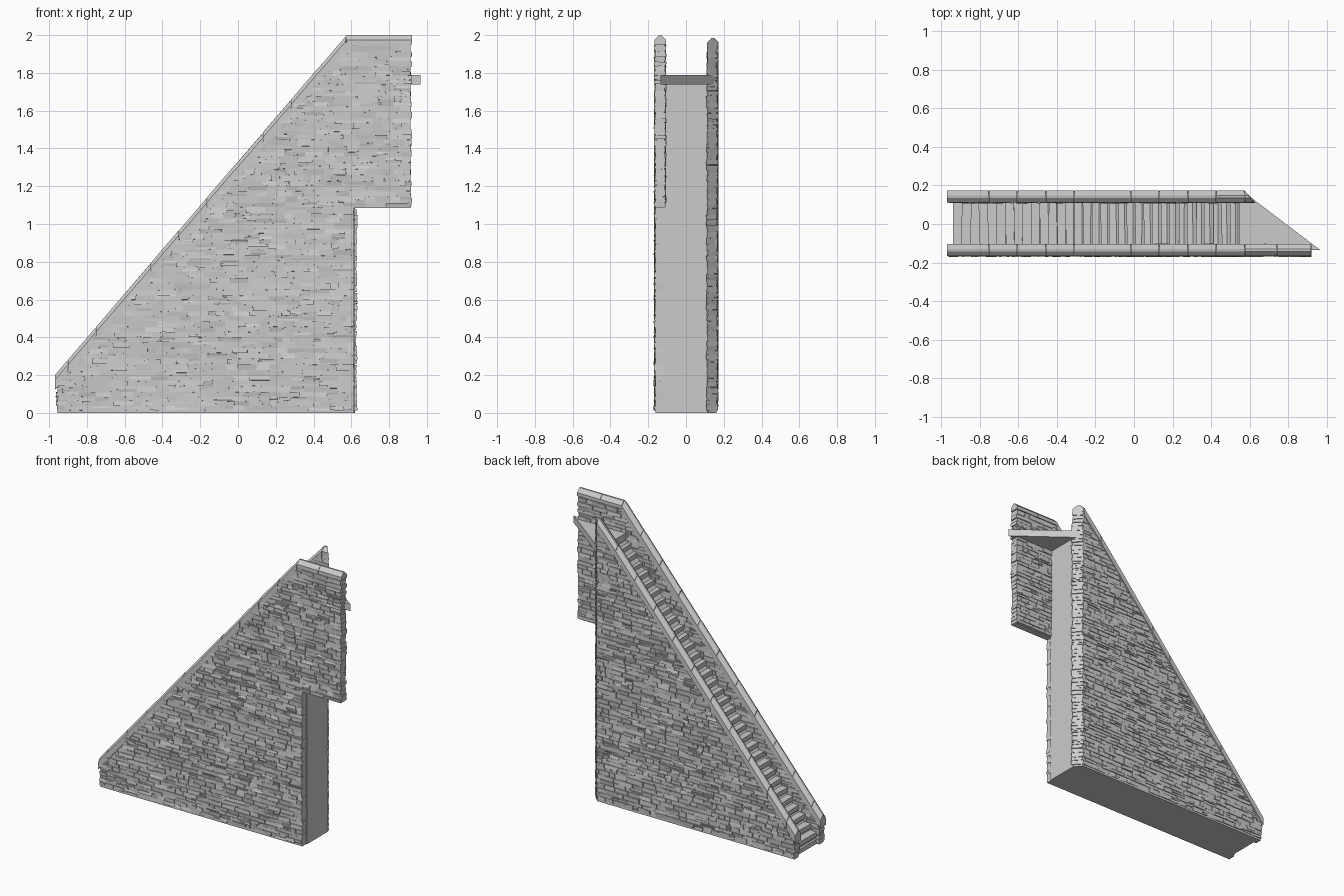
import bpy, bmesh, random
from mathutils import Vector

random.seed(7)
cube = bpy.data.objects.get("Cube")
if cube:
    bpy.data.objects.remove(cube)

SLOPE = 1.165                      # pitch of the wall tops
X0, X1 = -0.97, 0.575              # ends of the sloping copings


def ridge(x):
    return 0.2 + SLOPE * (x - X0)


def mitre(y):
    # slanted end of the back wall
    return 0.575 + 0.9 * (0.17 - y)


stone = bpy.data.materials.new("grey stone")
stone.use_nodes = True
GREY = (0.6, 0.6, 0.6, 1)
stone.diffuse_color = GREY
stone.node_tree.nodes["Principled BSDF"].inputs["Base Color"].default_value = GREY


def finish(name, bm):
    bmesh.ops.recalc_face_normals(bm, faces=bm.faces[:])
    mesh = bpy.data.meshes.new(name)
    bm.to_mesh(mesh)
    bm.free()
    mesh.materials.append(stone)
    obj = bpy.data.objects.new(name, mesh)
    bpy.context.collection.objects.link(obj)
    return obj


def loft(bm, ring_a, ring_b):
    """Solid between two matching rings of points."""
    a = [bm.verts.new(p) for p in ring_a]
    b = [bm.verts.new(p) for p in ring_b]
    n = len(a)
    bm.faces.new(a)
    bm.faces.new(b[::-1])
    for i in range(n):
        j = (i + 1) % n
        bm.faces.new((a[i], b[i], b[j], a[j]))
    return a + b


def slab_xz(name, outline, y0, y1, mitred=False):
    bm = bmesh.new()
    verts = loft(bm, [(x, y0, z) for x, z in outline],
                 [(x, y1, z) for x, z in outline])
    if mitred:
        for v in verts:
            v.co.x = min(v.co.x, mitre(v.co.y) - 0.006)
    return finish(name, bm)


def jit(a):
    return random.uniform(-a, a)


def brick(bm, x0, x1, z0, z1, y_out, y_in, mitred):
    """One rough stone running through the wall thickness."""
    side = 1 if y_out > 0 else -1
    rings = []
    for y, wobble in ((y_out, 0.004), (y_in, 0.003)):
        base = y + jit(0.003)
        rings.append([(x + jit(0.002), base + side * jit(wobble), z + jit(0.0018))
                      for x, z in ((x0, z0), (x1, z0), (x1, z1), (x0, z1))])
    verts = loft(bm, *rings)
    if mitred:
        for v in verts:
            v.co.x = min(v.co.x, mitre(v.co.y) + jit(0.003))


def brick_wall(name, y_out, y_in, right_end, top, mitred=False):
    bm = bmesh.new()
    z = 0.012
    while z < top - 0.008:
        h = min(random.uniform(0.022, 0.036), top - z)
        end = right_end(z) + jit(0.005)
        x = max(-0.96, X0 + (z - 0.2) / SLOPE) + jit(0.005)
        while x < end - 0.01:
            length = random.uniform(0.035, 0.115)
            if end - x - length < 0.03:
                length = end - x
            lo, hi = z + 0.0015, z + h - 0.0015
            if random.random() < 0.18:      # split into two thin stones
                mid = z + h * random.uniform(0.4, 0.6)
                brick(bm, x + 0.0015, x + length - 0.0015, lo, mid - 0.001, y_out, y_in, mitred)
                lo = mid + 0.001
            brick(bm, x + 0.0015, x + length - 0.0015, lo, hi, y_out, y_in, mitred)
            x += length
        z += h
    # trim the stones under the sloping coping
    bmesh.ops.bisect_plane(bm, geom=bm.verts[:] + bm.edges[:] + bm.faces[:],
                           plane_co=Vector((X0, 0, 0.155)),
                           plane_no=Vector((-SLOPE, 0, 1)), clear_outer=True)
    return finish(name, bm)


def coping_ring(x, z, yc, drop, half=0.031):
    return [(x, yc - half, z - drop), (x, yc + half, z - drop),
            (x, yc + half, z - 0.026), (x, yc + 0.006, z),
            (x, yc - 0.006, z), (x, yc - half, z - 0.026)]


def coping(name, yc, end, peak, mitred):
    bm = bmesh.new()
    # sloping stones, a short first one and then equal lengths
    joints = [X0, -0.9]
    while joints[-1] < X1 - 0.05:
        joints.append(joints[-1] + 0.1475)
    joints[-1] = X1
    for a, b in zip(joints, joints[1:]):
        b -= 0.002
        lift = jit(0.002)
        loft(bm, coping_ring(a, min(ridge(a), peak) + lift, yc, 0.078),
             coping_ring(b, min(ridge(b), peak) + lift, yc, 0.078))
    # level stones at the head
    level = [X1, end] if mitred else [X1, 0.742, end]
    for a, b in zip(level, level[1:]):
        verts = loft(bm, coping_ring(a, peak, yc, 0.05),
                     coping_ring(b - 0.002, peak, yc, 0.05))
        if mitred:
            for v in verts[6:]:
                v.co.x = mitre(v.co.y) - 0.004
    return finish(name, bm)


# Solid core below the stairs
slab_xz("stair_core", [(-0.935, 0), (0.618, 0), (0.618, 1.74), (0.54, 1.74),
                       (-0.935, 0.03)], -0.118, 0.118)

# Front wall with its overhanging head
Y_FRONT, Y_BACK = -0.136, 0.142
slab_xz("front_wall_core",
        [(-0.955, 0), (0.612, 0), (0.612, 1.085), (0.912, 1.085), (0.912, 1.96),
         (0.575, 1.96), (-0.955, ridge(-0.955) - 0.06)], -0.161, -0.113)
brick_wall("front_wall_stones", -0.165, -0.108,
           lambda z: 0.612 if z < 1.08 else 0.918, 1.95)
coping("front_coping", Y_FRONT, 0.922, 2.0, False)

# Back wall with its slanted end
slab_xz("back_wall_core",
        [(-0.955, 0), (0.7, 0), (0.7, 1.945), (0.57, 1.945),
         (-0.955, ridge(-0.955) - 0.06)], 0.115, 0.161, True)
brick_wall("back_wall_stones", 0.166, 0.111, lambda z: 0.64, 1.94, True)
coping("back_coping", Y_BACK, 0.6, 1.985, True)

# Uneven treads
STEPS = 33
run, rise = 1.485 / STEPS, 1.69 / STEPS
bm = bmesh.new()
for i in range(STEPS):
    x, z = -0.935 + i * run, 0.085 + i * rise
    tread = []
    for y in (-0.115, 0.115):
        nose, dz = x - 0.004 + jit(0.004), jit(0.003)
        tread.append([(nose, y, z - 0.032 + dz), (x + run + 0.02, y, z - 0.032),
                      (x + run + 0.02, y, z + dz), (nose, y, z + dz)])
    loft(bm, *tread)
    # recessed riser block
    loft(bm, [(x + 0.008, -0.115, z - 0.075), (x + 0.07, -0.115, z - 0.075),
              (x + 0.07, -0.115, z - 0.02), (x + 0.008, -0.115, z - 0.02)],
         [(x + 0.008, 0.115, z - 0.075), (x + 0.07, 0.115, z - 0.075),
          (x + 0.07, 0.115, z - 0.02), (x + 0.008, 0.115, z - 0.02)])
finish("stair_treads", bm)

# Triangular landing slab
outline = [(0.545, -0.135), (0.967, -0.135), (0.585, 0.155), (0.545, 0.155)]
bm = bmesh.new()
loft(bm, [(x, y, 1.738) for x, y in outline], [(x, y, 1.788) for x, y in outline])
finish("landing", bm)
